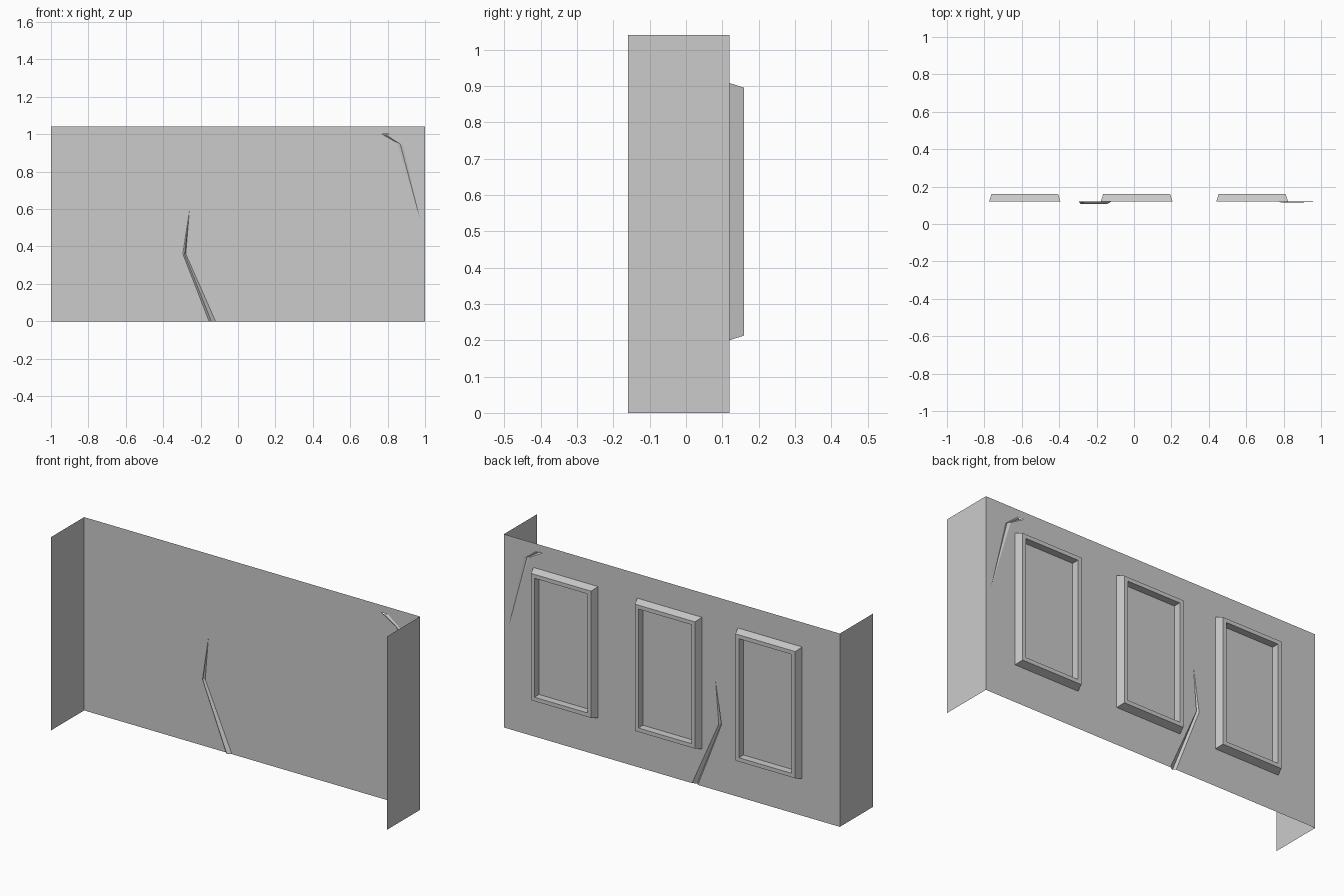
import bpy, bmesh

if "Cube" in bpy.data.objects:
    bpy.data.objects.remove(bpy.data.objects["Cube"])

grey = bpy.data.materials.new("plain grey")
grey.use_nodes = True
COLOUR = (0.6, 0.6, 0.6, 1)
grey.diffuse_color = COLOUR
grey.node_tree.nodes["Principled BSDF"].inputs["Base Color"].default_value = COLOUR

WALL_Y, FRONT_Y, TOP = 0.12, -0.16, 1.04


def finish(bm, name):
    mesh = bpy.data.meshes.new(name)
    bm.to_mesh(mesh)
    bm.free()
    mesh.materials.append(grey)
    obj = bpy.data.objects.new(name, mesh)
    bpy.context.collection.objects.link(obj)
    return obj


def loop(bm, points, y, closed=True):
    verts = [bm.verts.new((x, y, z)) for x, z in points]
    edges = [bm.edges.new(p) for p in zip(verts, verts[1:])]
    if closed:
        edges.append(bm.edges.new((verts[-1], verts[0])))
    return verts, edges


# Cracks: left edge, groove floor and right edge
low_left = [(-0.155, 0), (-0.295, 0.36), (-0.26, 0.59)]
low_floor = [(-0.143, 0), (-0.286, 0.36), (-0.26, 0.59)]
low_right = [(-0.12, 0), (-0.279, 0.36), (-0.26, 0.59)]
high_left = [(0.77, 1.0), (0.85, 0.955), (0.975, 0.54)]
high_floor = [(0.79, 0.998), (0.867, 0.948), (0.975, 0.54)]
high_right = [(0.81, 1.0), (0.882, 0.943), (0.975, 0.54)]

# Back wall sheet, cut along both cracks
bm = bmesh.new()
outline = [(-1, 0)] + low_left + low_right[1::-1] + [(1, 0), (1, TOP), (-1, TOP)]
hole = high_left + high_right[1::-1]
edges = loop(bm, outline, WALL_Y)[1] + loop(bm, hole, WALL_Y)[1]
bmesh.ops.triangle_fill(bm, edges=edges, use_beauty=True, normal=(0, 1, 0))
bmesh.ops.dissolve_limit(bm, angle_limit=0.01, verts=bm.verts, edges=bm.edges)
finish(bm, "back_wall")

# Side returns, single sheets
for side, name in ((-1, "right_return"), (1, "left_return")):
    bm = bmesh.new()
    corners = [(FRONT_Y, 0), (WALL_Y, 0), (WALL_Y, TOP), (FRONT_Y, TOP)]
    bm.faces.new([bm.verts.new((side, y, z)) for y, z in corners[::side]])
    finish(bm, name)


# Shallow V grooves pushed into the wall
def groove(name, left, floor, right, depth):
    bm = bmesh.new()
    a = loop(bm, left, WALL_Y, False)[0]
    b = loop(bm, floor, WALL_Y - depth, False)[0]
    c = loop(bm, right, WALL_Y, False)[0]
    b[-1].co.y = WALL_Y
    for p, q in ((a, b), (b, c)):
        for i in range(len(p) - 1):
            bm.faces.new((p[i], q[i], q[i + 1], p[i + 1]))
    bmesh.ops.remove_doubles(bm, verts=bm.verts, dist=0.0001)
    finish(bm, name)


groove("lower_crack", low_left, low_floor, low_right, 0.012)
groove("upper_crack", high_left, high_floor, high_right, 0.006)


# Raised panel frames with sloped outer sides
def rectangle(x0, x1, inset):
    a, b, c, d = x0 + inset, x1 - inset, 0.2 + inset, 0.908 - inset
    return [(a, c), (b, c), (b, d), (a, d)]


for number, (x0, x1) in enumerate(((-0.775, -0.393), (-0.178, 0.206), (0.44, 0.824)), 1):
    bm = bmesh.new()
    rings = [loop(bm, rectangle(x0, x1, inset), WALL_Y + y)[0]
             for inset, y in ((0, 0), (0.013, 0.04), (0.034, 0.04), (0.034, 0.001))]
    for p, q in zip(rings, rings[1:]):
        for i in range(4):
            j = (i + 1) % 4
            bm.faces.new((p[i], q[i], q[j], p[j]))
    bmesh.ops.recalc_face_normals(bm, faces=bm.faces)
    finish(bm, f"panel_frame_{number}")
